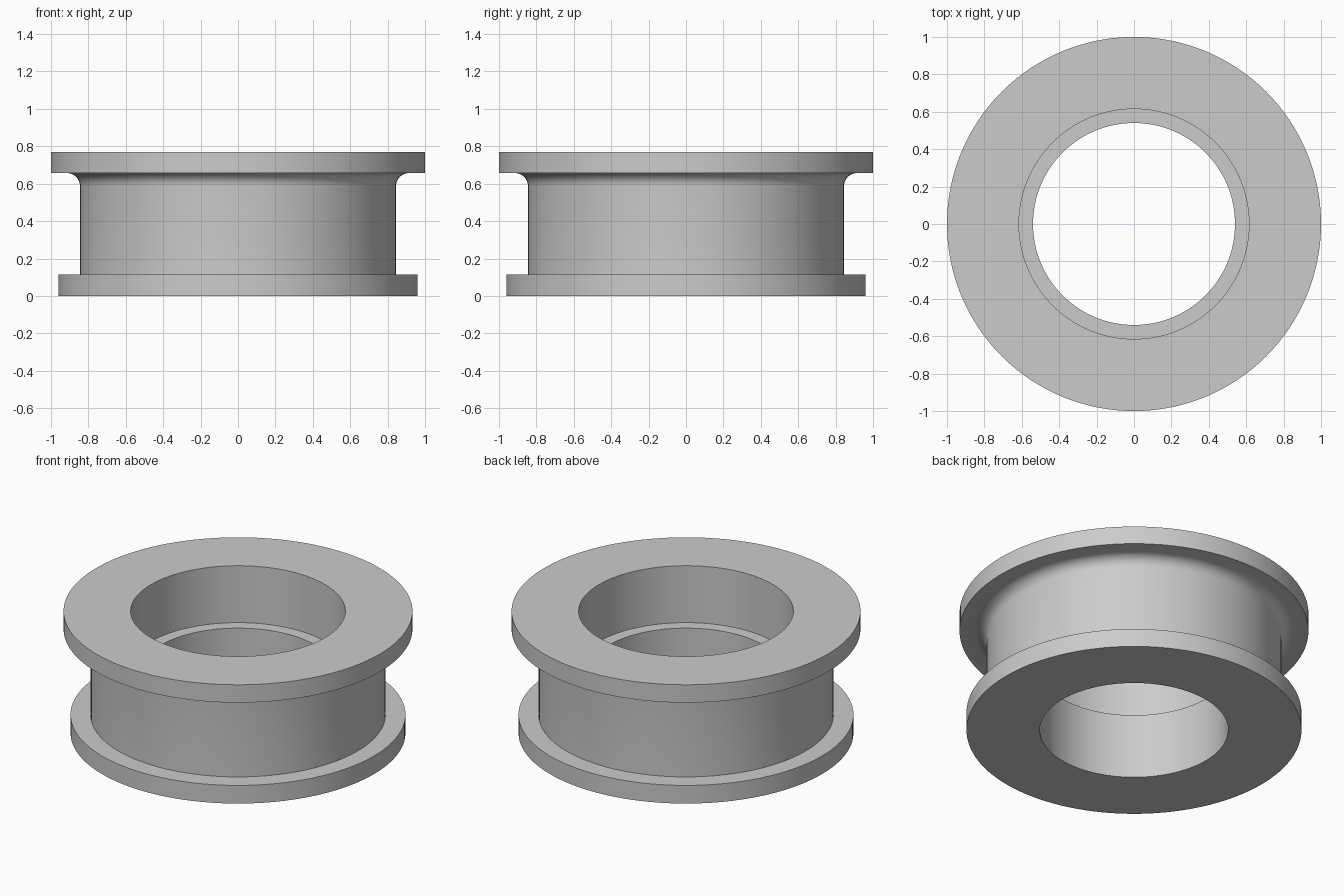
import bpy
import bmesh
from math import sin, cos, pi, radians
from mathutils import Vector

SEGMENTS = 128
old = bpy.data.objects.get("Cube")
if old:
    bpy.data.objects.remove(old, do_unlink=True)

# Single plain grey
grey = bpy.data.materials.new("light_grey")
grey.use_nodes = True
colour = (0.6, 0.6, 0.6, 1)
grey.diffuse_color = colour
grey.node_tree.nodes["Principled BSDF"].inputs["Base Color"].default_value = colour

# Dimensions
height, ledge_z = 0.77, 0.41
wide_bore, narrow_bore = 0.615, 0.54
base_radius, base_top = 0.96, 0.115
hub_radius = 0.845
rim_radius, rim_bottom = 1.0, 0.657
fillet = 0.07

# Closed half section (radius, height): base flange, hub, fillet, rim, stepped bore
profile = [(narrow_bore, 0), (base_radius, 0), (base_radius, base_top), (hub_radius, base_top)]
for i in range(9):
    a = pi - i / 8 * pi / 2
    profile.append((hub_radius + fillet + fillet * cos(a), rim_bottom - fillet + fillet * sin(a)))
profile += [(rim_radius, rim_bottom), (rim_radius, height),
            (wide_bore, height), (wide_bore, ledge_z), (narrow_bore, ledge_z)]

# Turn the section about the upright axis
bm = bmesh.new()
verts = [bm.verts.new((r, 0, z)) for r, z in profile]
edges = [bm.edges.new((v, verts[(i + 1) % len(verts)])) for i, v in enumerate(verts)]
bmesh.ops.spin(bm, geom=verts + edges, cent=Vector(), axis=Vector((0, 0, 1)),
               angle=2 * pi, steps=SEGMENTS, use_merge=False)
bmesh.ops.remove_doubles(bm, verts=bm.verts[:], dist=0.0005)
bmesh.ops.recalc_face_normals(bm, faces=bm.faces[:])

mesh = bpy.data.meshes.new("flanged_ring")
bm.to_mesh(mesh)
bm.free()
mesh.materials.append(grey)
ring = bpy.data.objects.new("flanged_ring", mesh)
bpy.context.collection.objects.link(ring)

# Smooth walls with sharp rims
bpy.ops.object.select_all(action="DESELECT")
ring.select_set(True)
bpy.context.view_layer.objects.active = ring
bpy.ops.object.shade_smooth_by_angle(angle=radians(30))
